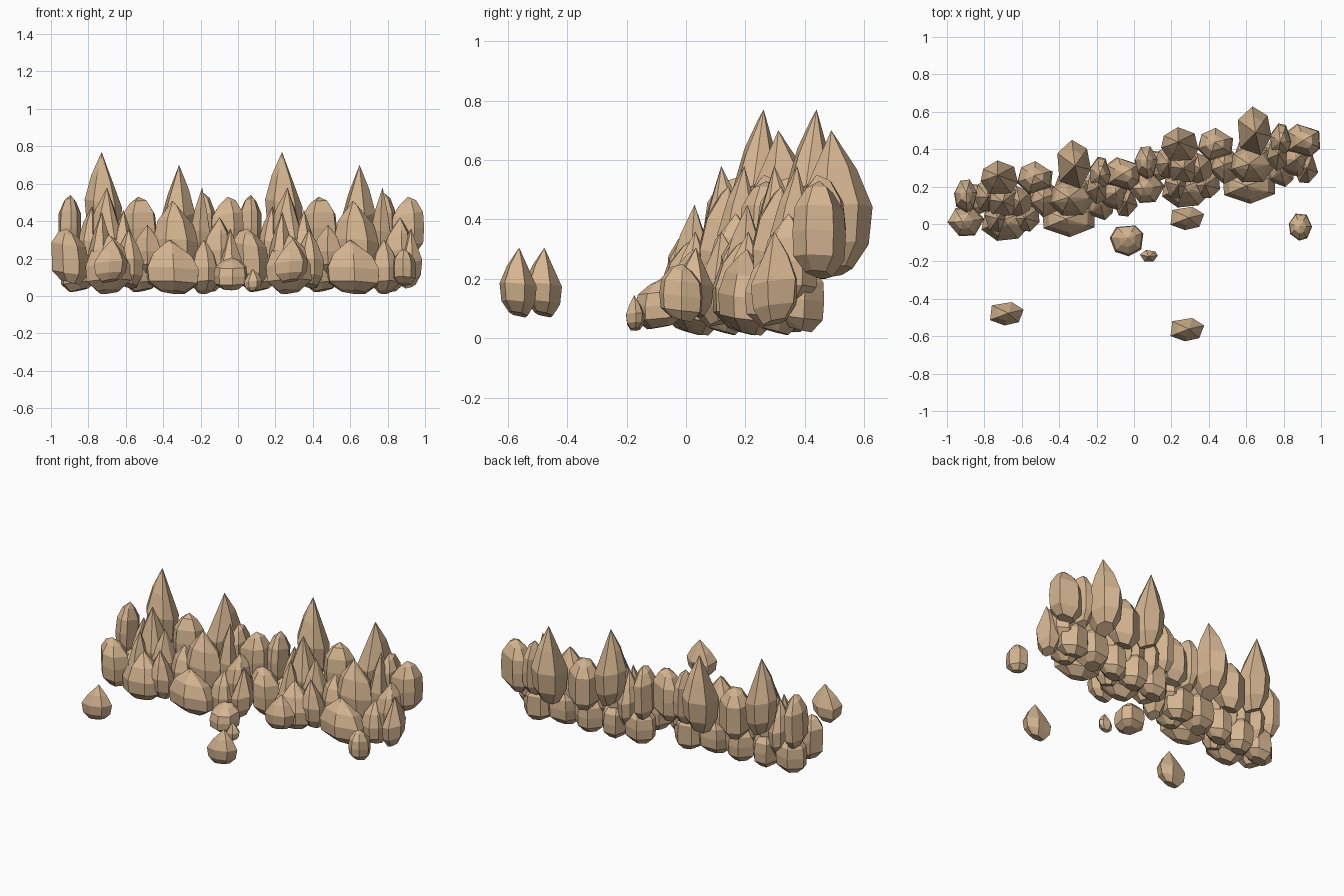
import bpy, bmesh, random
from math import cos, sin, pi, radians
from mathutils import Vector

if "Cube" in bpy.data.objects:
    bpy.data.objects.remove(bpy.data.objects["Cube"])

stone = bpy.data.materials.new("sandstone")
stone.diffuse_color = (0.66, 0.46, 0.28, 1)
stone.use_nodes = True
stone.node_tree.nodes["Principled BSDF"].inputs["Base Color"].default_value = stone.diffuse_color

# ring radii from foot to crown, at evenly shared heights
HEIGHTS = (0, .18, .46, .74, .95)
RADII = {"block": (.5, .95, 1, .92, .5),
         "boulder": (.45, .95, 1, .75, .25),
         "spike": (.5, .9, 1, .62, .12)}


def rock(name, kind, x, y, w, d, z0, z1, seed):
    """Faceted convex stone of width w and depth d, from z0 to z1."""
    rnd = random.Random(seed)
    sides = 6 + seed % 2
    turn, tilt = rnd.uniform(0, pi), rnd.uniform(0, 2 * pi)
    angles = [turn + 2 * pi * (i + rnd.uniform(-.2, .2)) / sides for i in range(sides)]
    lean = Vector((rnd.uniform(-.2, .2), rnd.uniform(-.1, .2), 0))
    pts = [lean + Vector((0, 0, 1.06))]
    for h, r in zip(HEIGHTS, RADII[kind]):
        for a in angles:
            wobble = .05 * cos(a - tilt)
            pts.append(lean * max(0, h - .4) + Vector((r * cos(a), r * sin(a), h + wobble)))
    # fit to the box
    box = ((x - w / 2, w), (y - d / 2, d), (z0, z1 - z0))
    for k, (start, size) in enumerate(box):
        lo, hi = min(p[k] for p in pts), max(p[k] for p in pts)
        for p in pts:
            p[k] = start + (p[k] - lo) / (hi - lo) * size
    bm = bmesh.new()
    for p in pts:
        bm.verts.new(p)
    bmesh.ops.convex_hull(bm, input=bm.verts)
    bmesh.ops.delete(bm, geom=[v for v in bm.verts if not v.link_faces], context="VERTS")
    bmesh.ops.dissolve_limit(bm, angle_limit=radians(7), verts=bm.verts, edges=bm.edges)
    bmesh.ops.recalc_face_normals(bm, faces=bm.faces)
    me = bpy.data.meshes.new(name)
    bm.to_mesh(me)
    bm.free()
    me.materials.append(stone)
    bpy.context.collection.objects.link(bpy.data.objects.new(name, me))


# rows of one half ridge: name, kind, depth, foot height, stones (x, y, width, top)
ROWS = [
    ("tall_spike", "spike", .18, .26, [(-.72, .25, .2, .77)]),
    ("leaning_spike", "spike", .26, .2, [(-.32, .32, .18, .7)]),
    ("back_block", "block", .18, .2, [(-.9, .15, .13, .54), (-.53, .25, .19, .53),
                                      (-.18, .27, .12, .55), (-.06, .27, .18, .53)]),
    ("middle_spike", "spike", .17, .12, [(-.71, .13, .18, .58), (-.61, .12, .13, .46),
                                         (-.79, .15, .13, .48), (-.2, .19, .11, .58)]),
    ("middle_block", "boulder", .19, .1, [(-.33, .14, .25, .51), (-.48, .13, .16, .38),
                                          (-.12, .17, .17, .42)]),
    ("front_block", "block", .155, .06, [(-.9, .012, .2, .36)]),
    ("front_boulder", "boulder", .2, .01, [(-.69, .01, .25, .33), (-.35, .03, .28, .3),
                                           (-.18, .12, .16, .3)]),
    ("front_spike", "spike", .16, .04, [(-.73, .03, .14, .45), (-.58, .04, .15, .36),
                                        (-.05, .12, .14, .36)]),
]
# foot stones run in a line under the ridge
ROWS.append(("foot_stone", "block", .17, .02,
             [(-.85 + .17 * i, .13 + .018 * i, .2, .27) for i in range(5)]))

# the half is repeated one step to the right and back
for step, side in enumerate(("left", "right")):
    seed = 3
    for name, kind, d, z0, stones in ROWS:
        for x, y, w, top in stones:
            rock(f"{side}_{name}_{seed}", kind, x + .965 * step, y + .178 * step,
                 w, d, z0, top, seed)
            seed += 1

# loose stones in front
for x, y in ((-.68, -.48), (.285, -.565), (.285, .03)):
    rock("loose_spike", "spike", x, y, .18, .125, .07, .305, 40)
rock("loose_boulder", "block", -.04, -.09, .18, .165, .03, .205, 41)
rock("loose_pebble", "spike", .08, -.17, .095, .063, .025, .145, 42)
rock("loose_end_stone", "block", .89, -.017, .125, .145, .055, .25, 43)
